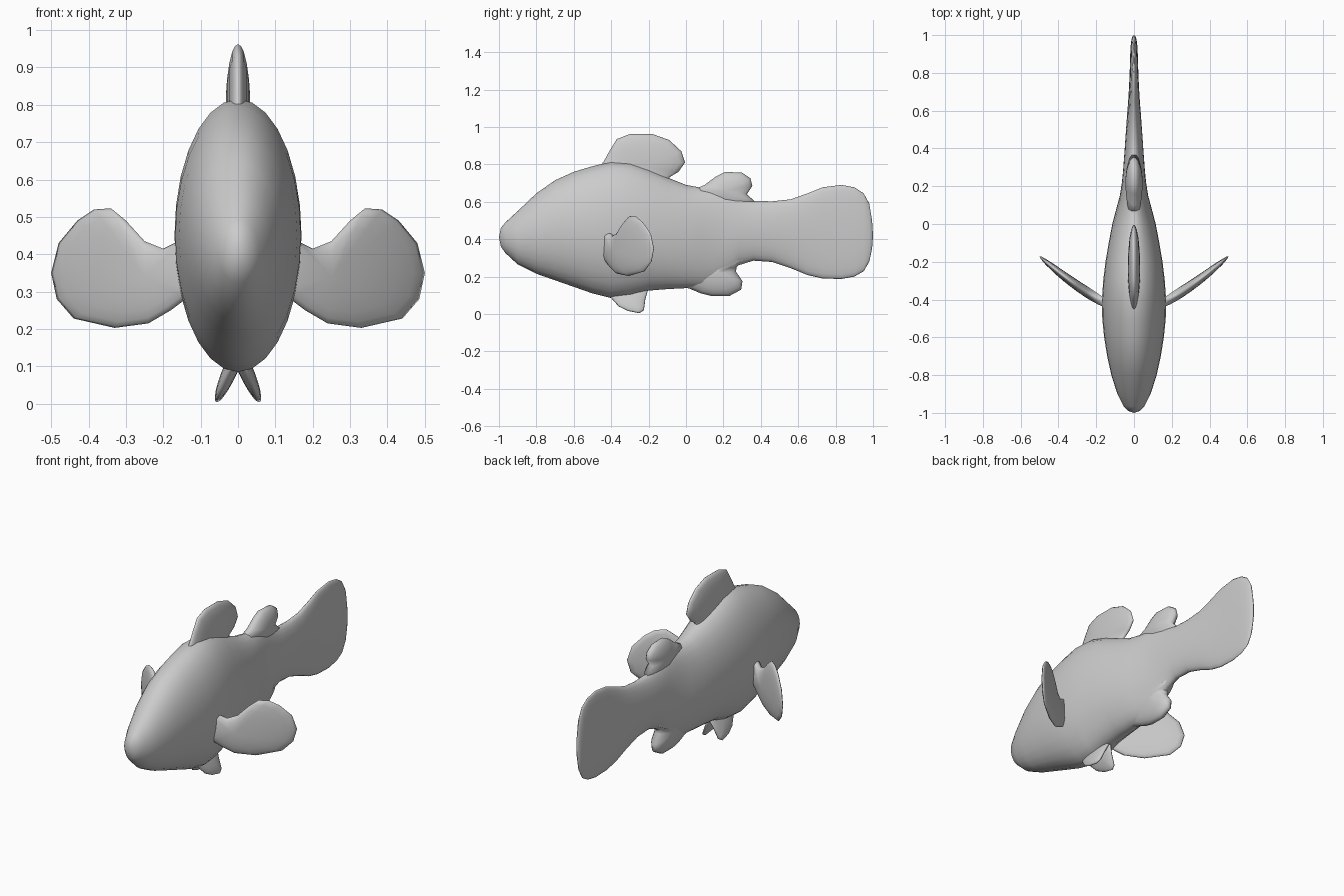
import bpy, bmesh
from math import sin, cos, pi, sqrt
from mathutils import Vector

cube = bpy.data.objects.get("Cube")
if cube:
    bpy.data.objects.remove(cube, do_unlink=True)

grey = bpy.data.materials.new("plain_grey")
grey.use_nodes = True
colour = (0.6, 0.6, 0.6, 1)
grey.diffuse_color = colour
grey.node_tree.nodes["Principled BSDF"].inputs["Base Color"].default_value = colour


def finish(name, bm):
    """Turn a bmesh into a smooth, grey object."""
    bmesh.ops.recalc_face_normals(bm, faces=bm.faces)
    mesh = bpy.data.meshes.new(name)
    bm.to_mesh(mesh)
    bm.free()
    mesh.materials.append(grey)
    obj = bpy.data.objects.new(name, mesh)
    bpy.context.collection.objects.link(obj)
    for o in bpy.context.selected_objects:
        o.select_set(False)
    obj.select_set(True)
    bpy.context.view_layer.objects.active = obj
    bpy.ops.object.shade_smooth()
    return obj


def skin(bm, rings, start, end):
    """Bridge rings of points, closing both ends to a single point."""
    loops = [[bm.verts.new(p) for p in ring] for ring in rings]
    n = len(loops[0])
    for a, b in zip(loops, loops[1:]):
        for i in range(n):
            j = (i + 1) % n
            bm.faces.new((a[i], a[j], b[j], b[i]))
    for tip, loop in ((start, loops[0]), (end, loops[-1])):
        v = bm.verts.new(tip)
        for i in range(n):
            bm.faces.new((v, loop[i], loop[(i + 1) % n]))


def fin(name, outline, centre, thick, place):
    """Lens-shaped fin: thin at the outline, thickest at the centre."""
    c = Vector(centre)
    pts = [Vector(p) for p in outline]
    rings = []
    for side, scales in ((1, (.2, .45, .7, .88, .97)), (0, (1,)), (-1, (.97, .88, .7, .45, .2))):
        for s in scales:
            w = side * thick * sqrt(1 - s * s)
            rings.append([place(*(c + (p - c) * s), w) for p in pts])
    bm = bmesh.new()
    skin(bm, rings, place(*c, thick), place(*c, -thick))
    return finish(name, bm)


def upright(u, v, w):
    return (w, u, v)


# Body and tail: y, underside, back, half width
sections = [
    (-.99, .36, .46, .03), (-.965, .325, .49, .055), (-.9, .265, .55, .088),
    (-.8, .215, .645, .12), (-.7, .18, .715, .142), (-.6, .145, .76, .158),
    (-.5, .11, .79, .168), (-.4, .085, .815, .17), (-.3, .095, .81, .163),
    (-.2, .125, .775, .151), (-.1, .133, .73, .134), (0, .138, .69, .115),
    (.08, .14, .675, .094), (.15, .155, .675, .075), (.22, .19, .66, .064),
    (.28, .26, .63, .058), (.36, .285, .605, .052), (.46, .278, .602, .045),
    (.56, .245, .613, .038), (.65, .208, .645, .031), (.73, .19, .677, .026),
    (.83, .187, .69, .022), (.9, .2, .677, .02), (.95, .228, .645, .017),
    (.98, .28, .59, .013), (.995, .35, .5, .007)]
SIDES = 28
rings = []
for y, low, high, half in sections:
    mid, tall = (low + high) / 2, (high - low) / 2
    rings.append([(half * cos(2 * pi * i / SIDES), y, mid + tall * sin(2 * pi * i / SIDES))
                  for i in range(SIDES)])
bm = bmesh.new()
skin(bm, rings, (0, -1, .41), (0, 1, .42))
finish("body_and_tail", bm)

# Fins along the back and belly
fin("front_dorsal_fin",
    [(-.5, .74), (-.44, .815), (-.41, .87), (-.37, .935), (-.3, .962), (-.18, .962), (-.09, .93),
     (-.025, .87), (-.005, .81), (-.04, .76), (-.09, .73), (-.07, .69), (-.25, .66)],
    (-.24, .79), .033, upright)
fin("rear_dorsal_fin",
    [(.03, .66), (.1, .69), (.16, .735), (.21, .76), (.3, .755), (.345, .725), (.355, .685),
     (.325, .64), (.37, .6), (.2, .56)],
    (.22, .66), .045, upright)
fin("anal_fin",
    [(-.04, .15), (.02, .135), (.08, .11), (.14, .095), (.23, .095), (.295, .13), (.302, .175),
     (.268, .225), (.27, .265), (.33, .3), (.15, .32)],
    (.17, .22), .05, upright)

# Paired fins, made once for each side
for side, word in ((1, "left"), (-1, "right")):
    def swept(u, v, w):
        return (side * u, -.42 + .55 * (u - .15) + .45 * (u - .15) ** 2 + w, v)

    def splayed(u, v, w):
        return (side * (.012 + .42 * (.11 - v)) + w, u, v)

    fin(word + "_pectoral_fin",
        [(.11, .47), (.16, .435), (.2, .415), (.25, .435), (.3, .49), (.34, .523), (.385, .52),
         (.43, .49), (.48, .43), (.5, .35), (.485, .28), (.44, .228), (.33, .203), (.24, .215),
         (.18, .25), (.14, .28), (.11, .3)],
        (.25, .34), .032, swept)
    fin(word + "_pelvic_fin",
        [(-.44, .13), (-.4, .085), (-.36, .04), (-.31, .016), (-.25, .004), (-.225, .02),
         (-.217, .08), (-.2, .14), (-.3, .18)],
        (-.3, .1), .022, splayed)
